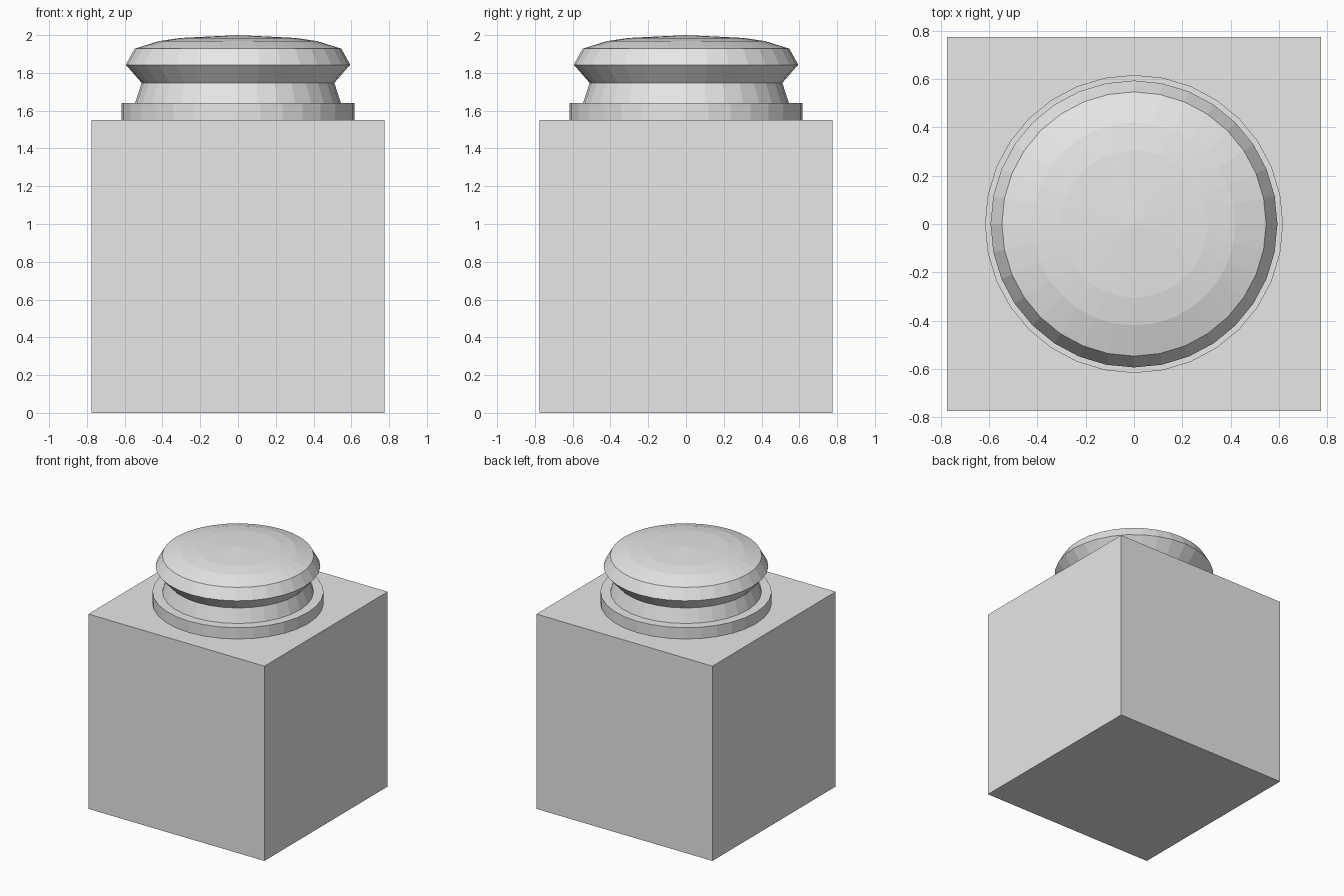
import bpy, bmesh, math

if "Cube" in bpy.data.objects:
    bpy.data.objects.remove(bpy.data.objects["Cube"])

SIDES = 32
HALF = 0.775
TOP = 1.55

grey = bpy.data.materials.new("light grey")
grey.diffuse_color = (0.8, 0.8, 0.8, 1)
grey.use_nodes = True
grey.node_tree.nodes["Principled BSDF"].inputs["Base Color"].default_value = grey.diffuse_color


def finish(name, bm):
    bmesh.ops.recalc_face_normals(bm, faces=bm.faces[:])
    mesh = bpy.data.meshes.new(name)
    bm.to_mesh(mesh)
    bm.free()
    mesh.materials.append(grey)
    obj = bpy.data.objects.new(name, mesh)
    bpy.context.collection.objects.link(obj)
    return obj


def lathe(name, profile):
    """Turn (radius, height) points around z; both ends are closed."""
    bm = bmesh.new()
    rings = []
    for r, z in profile:
        if r == 0:
            rings.append([bm.verts.new((0, 0, z))] * SIDES)
        else:
            rings.append([bm.verts.new((r * math.cos(math.tau * i / SIDES),
                                        r * math.sin(math.tau * i / SIDES), z))
                          for i in range(SIDES)])
    for low, high in zip(rings, rings[1:]):
        for i in range(SIDES):
            j = (i + 1) % SIDES
            corners = dict.fromkeys((low[i], low[j], high[j], high[i]))
            bm.faces.new(list(corners))
    bm.faces.new(rings[0])
    if profile[-1][0] > 0:
        bm.faces.new(rings[-1])
    return finish(name, bm)


# Square body block
bm = bmesh.new()
bmesh.ops.create_cube(bm, size=1)
bmesh.ops.scale(bm, vec=(2 * HALF, 2 * HALF, TOP), verts=bm.verts)
bmesh.ops.translate(bm, vec=(0, 0, TOP / 2), verts=bm.verts)
finish("body", bm)

# Flat collar under the knob
lathe("collar", [(0.617, TOP), (0.617, 1.64)])

# Waisted knob with a shallow faceted dome
lathe("knob", [(0.545, 1.64), (0.51, 1.747), (0.594, 1.843), (0.547, 1.928),
               (0.42, 1.968), (0.305, 1.985), (0, 2.0)])
